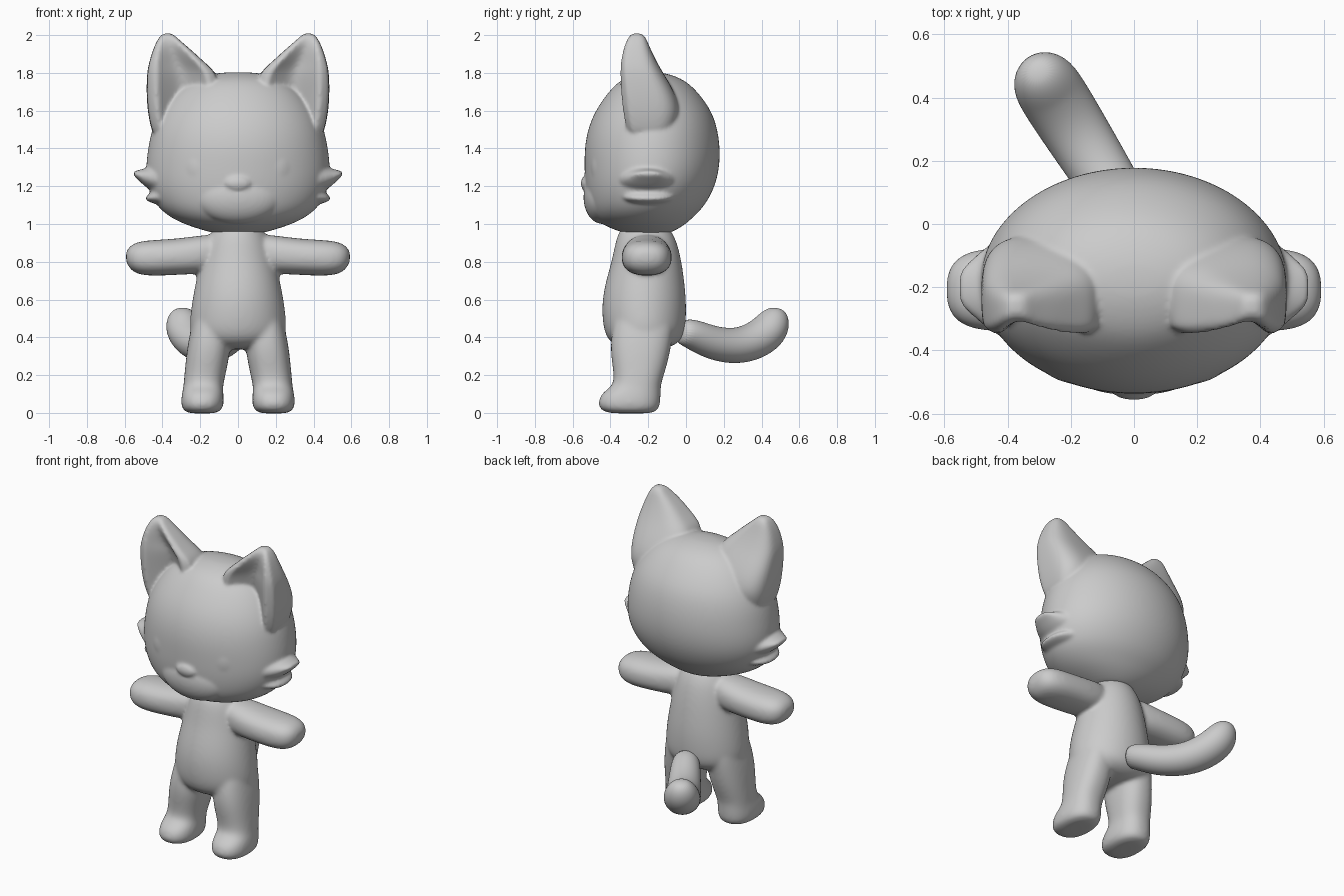
import bpy, bmesh, math
from mathutils import Vector, Matrix

if "Cube" in bpy.data.objects:
    bpy.data.objects.remove(bpy.data.objects["Cube"])

N = 28
fur = bpy.data.materials.new("plain grey")
fur.diffuse_color = (0.6, 0.6, 0.6, 1)
fur.use_nodes = True
fur.node_tree.nodes["Principled BSDF"].inputs["Base Color"].default_value = fur.diffuse_color


def spow(v, e):
    return math.copysign(abs(v) ** e, v)


def ring(c, u, v, e=1.0):
    """Closed (super)ellipse around c with half axes u and v."""
    c, u, v = Vector(c), Vector(u), Vector(v)
    angles = [2 * math.pi * i / N for i in range(N)]
    return [c + u * spow(math.cos(a), e) + v * spow(math.sin(a), e) for a in angles]


def level(z, x0, x1, y0, y1, e=1.0):
    """Horizontal ring given by its extents."""
    return ring(((x0 + x1) / 2, (y0 + y1) / 2, z), ((x1 - x0) / 2, 0, 0), (0, (y1 - y0) / 2, 0), e)


def loft(bm, rings, s=1):
    """Skin a stack of rings, optionally mirrored in x."""
    vs = [[bm.verts.new((p.x * s, p.y, p.z)) for p in r] for r in rings]
    for a, b in zip(vs, vs[1:]):
        for i in range(N):
            j = (i + 1) % N
            bm.faces.new((a[i], a[j], b[j], b[i]))
    bm.faces.new(vs[0][::-1])
    bm.faces.new(vs[-1])


def ball(bm, c, r, turn=0.0):
    m = Matrix.Translation(c) @ Matrix.Rotation(turn, 4, 'Z') @ Matrix.Diagonal((*r, 1))
    bmesh.ops.create_uvsphere(bm, u_segments=20, v_segments=12, radius=1, matrix=m)


def finish(name, bm, voxel=0, smooth=0):
    bmesh.ops.recalc_face_normals(bm, faces=bm.faces)
    for f in bm.faces:
        f.smooth = True
    me = bpy.data.meshes.new(name)
    bm.to_mesh(me)
    bm.free()
    me.materials.append(fur)
    ob = bpy.data.objects.new(name, me)
    bpy.context.collection.objects.link(ob)
    sub = ob.modifiers.new("round", 'SUBSURF')
    sub.levels = sub.render_levels = 2
    if voxel:
        rm = ob.modifiers.new("fuse", 'REMESH')
        rm.mode, rm.voxel_size, rm.use_smooth_shade = 'VOXEL', voxel, True
        sm = ob.modifiers.new("blend", 'SMOOTH')
        sm.factor, sm.iterations = 0.5, smooth
    return ob


# Head: skull, snout, eyes, ears and cheek tufts fused together
bm = bmesh.new()
skull = [(0.945, .10, -.30, -.11), (0.965, .18, -.37, -.055), (1.0, .29, -.45, .0),
         (1.04, .37, -.495, .045), (1.1, .44, -.522, .105), (1.2, .485, -.537, .157),
         (1.3, .492, -.54, .18), (1.4, .48, -.54, .183), (1.5, .46, -.523, .17),
         (1.6, .415, -.483, .138), (1.7, .338, -.412, .064), (1.76, .252, -.352, -.003),
         (1.79, .167, -.28, -.075), (1.804, .07, -.22, -.14)]
loft(bm, [level(z, -a, a, f, b) for z, a, f, b in skull])
ball(bm, (0, -.445, 1.14), (.23, .1, .14))
ball(bm, (0, -.53, 1.215), (.07, .028, .04))

ear = [(1.44, .15, .44, -.30, -.09), (1.52, .10, .465, -.33, -.045), (1.6, .09, .48, -.347, -.025),
       (1.7, .095, .486, -.355, -.06), (1.8, .11, .483, -.358, -.12), (1.85, .17, .473, -.354, -.15),
       (1.92, .245, .452, -.34, -.185), (1.97, .305, .43, -.32, -.205),
       (1.998, .335, .41, -.30, -.22), (2.01, .355, .39, -.28, -.24)]
tuft_up = [(.36, .19, .10, 1.235), (.44, .15, .075, 1.24), (.49, .11, .05, 1.245),
           (.53, .075, .025, 1.26), (.555, .05, .01, 1.268)]
tuft_low = [(.34, .17, .06, 1.15), (.42, .14, .045, 1.145), (.46, .105, .027, 1.14), (.49, .06, .01, 1.135)]
for s in (1, -1):
    rings = []
    for z, x0, x1, f, b in ear:
        r = level(z, x0, x1, f, b, 0.7)
        hollow = 0.42 * min(1, max(0, (2.0 - z) * 8))
        for i, p in enumerate(r):           # rounded back, hollow between thick front rims
            w = abs(2 * p.x - x0 - x1) / (x1 - x0)
            if math.sin(2 * math.pi * i / N) < -0.01:
                g = max(0, 1 - w / 0.7)
                p.y = f + (b - f) * (0.5 * max(0, w - 0.7) + hollow * g ** 0.8)
        rings.append(r)
    loft(bm, rings, s)
    for tuft in (tuft_up, tuft_low):
        loft(bm, [ring((x, -.2, z), (0, ry, 0), (0, 0, rz)) for x, ry, rz, z in tuft], s)
    ball(bm, (s * .225, -.468, 1.3), (.075, .03, .09), s * math.radians(21))
finish("head", bm, 0.009, 9)

# Body: torso, arms and legs fused together
bm = bmesh.new()
torso = [(1.0, .11, -.33, -.10), (.95, .145, -.36, -.07), (.9, .175, -.375, -.045), (.8, .20, -.395, -.022),
         (.7, .223, -.425, -.008), (.6, .243, -.445, .002), (.5, .256, -.445, .002), (.42, .258, -.432, -.005),
         (.37, .22, -.40, -.035), (.335, .13, -.33, -.11)]
loft(bm, [level(z, -a, a, f, b) for z, a, f, b in torso])
leg = [(.6, .07, .2, -.34, -.10), (.5, .055, .238, -.38, -.06), (.36, .036, .268, -.405, -.075),
       (.25, .055, .28, -.39, -.10), (.17, .073, .287, -.38, -.127), (.135, .08, .29, -.40, -.133),
       (.105, .077, .297, -.447, -.133), (.06, .073, .303, -.467, -.135), (.02, .08, .298, -.46, -.142),
       (.0, .11, .27, -.42, -.17), (-.003, .15, .23, -.35, -.23)]
arm = [(.08, .76, .95, .10), (.2, .735, .94, .125), (.3, .732, .925, .133), (.42, .725, .917, .135),
       (.5, .727, .912, .128), (.555, .743, .898, .107), (.585, .78, .87, .07), (.594, .81, .845, .03)]
for s in (1, -1):
    loft(bm, [level(z, a, b, f, k, 0.85) for z, a, b, f, k in leg], s)
    loft(bm, [ring((x, -.208, (a + b) / 2), (0, ry, 0), (0, 0, (b - a) / 2), 0.85) for x, a, b, ry in arm], s)
finish("body", bm, 0.01, 18)

# Tail: round tube swept sideways and curling up
bm = bmesh.new()
path = [(-.04, .43, .065), (.02, .425, .085), (.12, .375, .095), (.24, .35, .102), (.34, .368, .107),
        (.42, .415, .109), (.458, .465, .102), (.478, .522, .075), (.484, .555, .033)]
pts = [Vector((-.63 * y, y, z)) for y, z, r in path]
side = Vector((1, .63, 0)).normalized()
rings = []
for i, p in enumerate(pts):
    t = (pts[min(i + 1, len(pts) - 1)] - pts[max(i - 1, 0)]).normalized()
    rings.append(ring(p, side * path[i][2], side.cross(t) * path[i][2] * .93))
loft(bm, rings)
finish("tail", bm)
